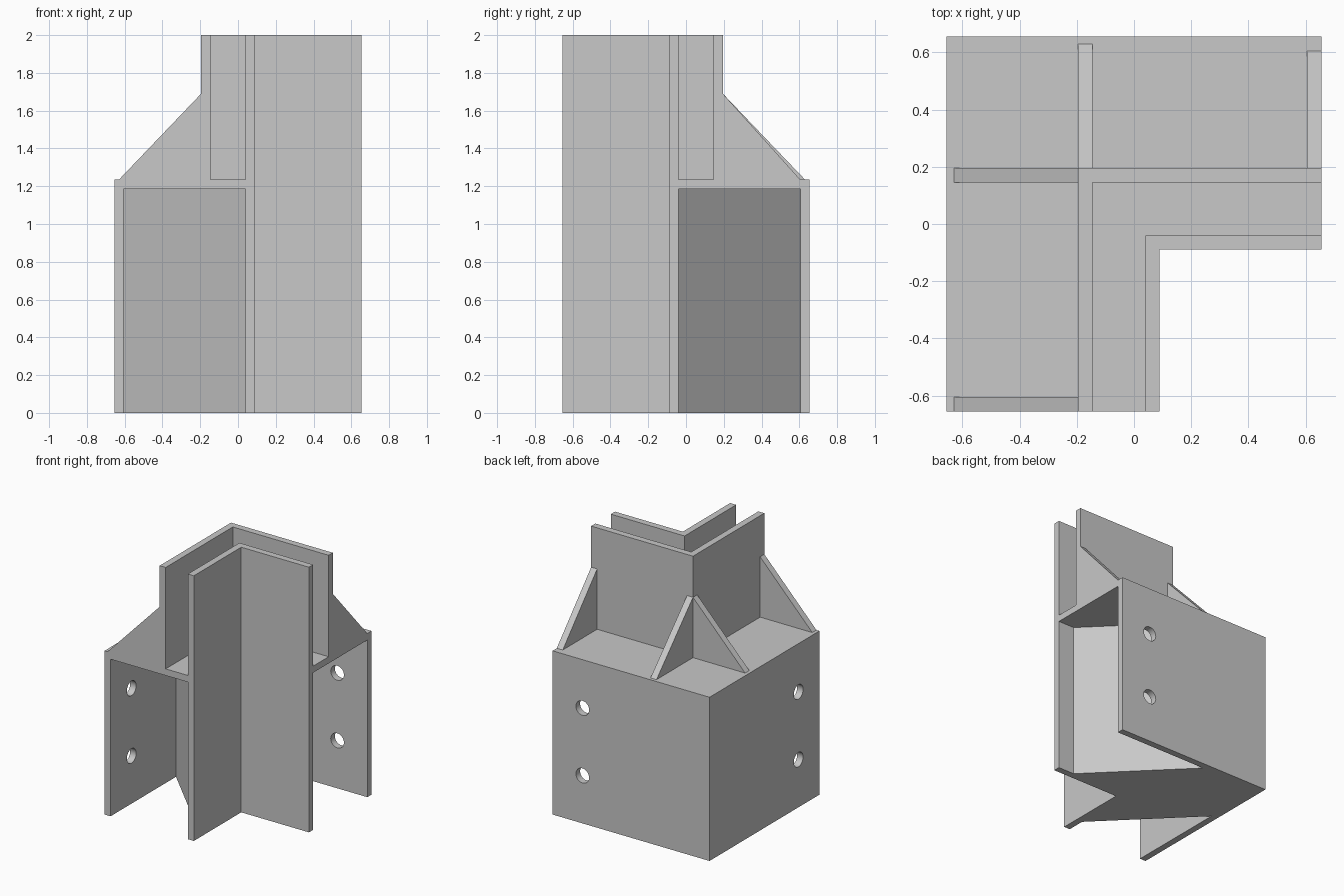
import bpy, bmesh
from math import pi
from mathutils import Matrix, Vector

cube = bpy.data.objects.get("Cube")
if cube:
    bpy.data.objects.remove(cube, do_unlink=True)

HALF = 0.655      # half width of the bracket
T = 0.05          # plate thickness
SHELF = 1.235     # top of the shelf plate
TOP = 2.0

grey = bpy.data.materials.new("steel_grey")
grey.use_nodes = True
colour = (0.58, 0.58, 0.58, 1)
grey.diffuse_color = colour
grey.node_tree.nodes["Principled BSDF"].inputs["Base Color"].default_value = colour


def prism(name, points, sweep):
    """Extrude a flat outline along the sweep vector."""
    bm = bmesh.new()
    face = bm.faces.new([bm.verts.new(p) for p in points])
    out = bmesh.ops.extrude_face_region(bm, geom=[face], use_keep_orig=True)
    moved = [v for v in out["geom"] if isinstance(v, bmesh.types.BMVert)]
    bmesh.ops.translate(bm, verts=moved, vec=Vector(sweep))
    bmesh.ops.recalc_face_normals(bm, faces=bm.faces)
    mesh = bpy.data.meshes.new(name)
    bm.to_mesh(mesh)
    bm.free()
    mesh.materials.append(grey)
    obj = bpy.data.objects.new(name, mesh)
    bpy.context.collection.objects.link(obj)
    return obj


def corner(name, c, width, z0, z1):
    """L-shaped section with its outer corner at (-c, c)."""
    i = c - width
    outline = [(-c, -HALF), (-c, c), (HALF, c), (HALF, i), (-i, i), (-i, -HALF)]
    return prism(name, [(x, y, z0) for x, y in outline], (0, 0, z1 - z0))


# Angle walls and shelf
outer_wall = corner("outer_wall", HALF, T, 0, SHELF - T)
corner("shelf_plate", HALF, HALF + 0.04, SHELF - T, SHELF)
corner("upper_wall", 0.195, T, SHELF, TOP)
corner("inner_wall", -0.04, T, 0, TOP)

# Solid diagonal core between the outer and inner walls
a, b, s = HALF - T, 0.04, 0.48
core = [(-a, a), (s - a, a), (s + b, -b), (b, -b), (b, -s - b), (-a, a - s)]
prism("diagonal_core", [(x, y, 0) for x, y in core], (0, 0, SHELF - T))

# Triangular gussets on the shelf: (name, foot distance, sideways start, along x?)
gussets = [
    ("corner_gusset_side", 0.63, 0.145, True),
    ("front_gusset", 0.63, -HALF, True),
    ("corner_gusset_back", 0.63, -0.195, False),
    ("end_gusset", 0.605, HALF - T, False),
]
for name, foot, start, along_x in gussets:
    tri = [(0.195, SHELF), (foot, SHELF), (0.195, 1.69)]
    if along_x:
        prism(name, [(-d, start, z) for d, z in tri], (0, T, 0))
    else:
        prism(name, [(start, d, z) for d, z in tri], (T, 0, 0))

# Bolt holes through both outer walls
bm = bmesh.new()
wall = HALF - T / 2
for z in (0.36, 0.87):
    for place, axis in (((-wall, -0.405, z), "Y"), ((0.405, wall, z), "X")):
        bmesh.ops.create_cone(
            bm, cap_ends=True, segments=32, radius1=0.055, radius2=0.055, depth=0.2,
            matrix=Matrix.Translation(place) @ Matrix.Rotation(pi / 2, 4, axis))
mesh = bpy.data.meshes.new("hole_cutter")
bm.to_mesh(mesh)
bm.free()
mesh.materials.append(grey)
cutter = bpy.data.objects.new("hole_cutter", mesh)
bpy.context.collection.objects.link(cutter)
cutter.hide_render = True

cut = outer_wall.modifiers.new("bolt_holes", "BOOLEAN")
cut.operation = "DIFFERENCE"
cut.solver = "EXACT"
cut.object = cutter
bpy.context.view_layer.objects.active = outer_wall
bpy.ops.object.modifier_apply(modifier=cut.name)
bpy.data.objects.remove(cutter, do_unlink=True)

# Round the hole walls only
bpy.ops.object.select_all(action="DESELECT")
outer_wall.select_set(True)
bpy.ops.object.shade_smooth_by_angle()
